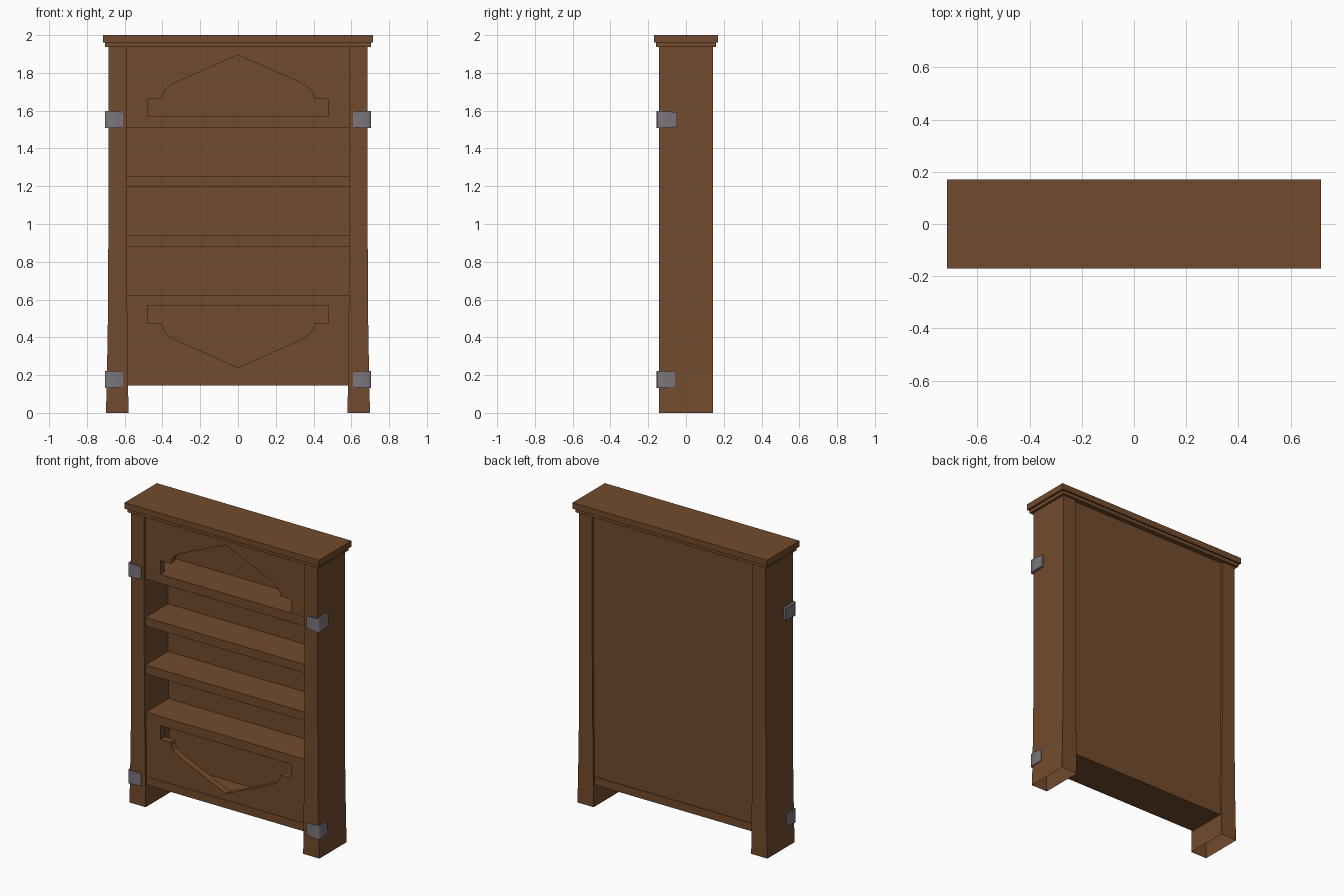
import bpy, bmesh

if "Cube" in bpy.data.objects:
    bpy.data.objects.remove(bpy.data.objects["Cube"])


def material(name, rgb):
    m = bpy.data.materials.new(name)
    m.diffuse_color = (*rgb, 1)
    m.use_nodes = True
    m.node_tree.nodes["Principled BSDF"].inputs["Base Color"].default_value = m.diffuse_color
    return m


WOOD = material("brown wood", (0.17, 0.070, 0.026))
METAL = material("grey metal", (0.20, 0.18, 0.20))


def finish(name, bm, mat):
    bmesh.ops.recalc_face_normals(bm, faces=bm.faces)
    me = bpy.data.meshes.new(name)
    bm.to_mesh(me)
    bm.free()
    me.materials.append(mat)
    ob = bpy.data.objects.new(name, me)
    bpy.context.collection.objects.link(ob)
    return ob


def prism(name, profile, y0, y1, mat=WOOD, open_bottom=False):
    """Extrude an xz profile from y0 to y1."""
    bm = bmesh.new()
    a = [bm.verts.new((x, y0, z)) for x, z in profile]
    b = [bm.verts.new((x, y1, z)) for x, z in profile]
    bm.faces.new(a)
    bm.faces.new(b[::-1])
    n = len(a)
    for i in range(n):
        j = (i + 1) % n
        if open_bottom and profile[i][1] == 0 and profile[j][1] == 0:
            continue
        bm.faces.new((a[i], b[i], b[j], a[j]))
    return finish(name, bm, mat)


def board(name, hx, y0, y1, z0, z1):
    return prism(name, [(-hx, z0), (hx, z0), (hx, z1), (-hx, z1)], y0, y1)


# two-step cornice
board("top_cap", 0.716, -0.17, 0.17, 1.96, 2.0)
board("top_moulding", 0.703, -0.16, 0.16, 1.937, 1.96)

# hollow side posts, flared towards the floor and open underneath
post = [(0.58, 0), (0.699, 0), (0.694, 0.2), (0.689, 0.5), (0.686, 1.03),
        (0.686, 1.94), (0.59, 1.94), (0.59, 1.0), (0.586, 0.5)]
for side, s in (("left", -1), ("right", 1)):
    prism(side + "_post", [(s * x, z) for x, z in post], -0.143, 0.143,
          open_bottom=True)

# back panel and shelves
board("back_panel", 0.6, 0.108, 0.128, 0.15, 1.94)
for i, (z0, z1) in enumerate([(0.565, 0.625), (0.88, 0.938),
                              (1.197, 1.255), (1.51, 1.57)]):
    board("shelf_%d" % (i + 1), 0.6, -0.13, 0.11, z0, z1)
board("bottom_board", 0.595, -0.132, 0.132, 0.145, 0.198)

# front panels with pointed arch cut-outs, the lower one mirrored
half = [(0.48, 1.57), (0.48, 1.662), (0.405, 1.662), (0.397, 1.69),
        (0.38, 1.715), (0.345, 1.742)]
arch = half + [(0, 1.895)] + [(-x, z) for x, z in half[::-1]]
panel = [(-0.595, 1.57), (-0.595, 1.94), (0.595, 1.94), (0.595, 1.57)] + arch
prism("upper_front_panel", panel, -0.129, -0.085)
prism("lower_front_panel", [(x, 2.135 - z) for x, z in panel], -0.129, -0.085)


# metal corner brackets wrapping the front edges, narrowing to their ends
def bracket(name, s, cz, yend):
    outline = [(0.609, -0.150, 0.040), (0.655, -0.155, 0.044),
               (0.698, -0.154, 0.045), (0.704, -0.148, 0.045),
               (0.704, -0.10, 0.043), (0.700, yend, 0.039),
               (0.680, yend, 0.039), (0.680, -0.135, 0.042),
               (0.609, -0.135, 0.040)]
    bm = bmesh.new()
    lo = [bm.verts.new((s * x, y, cz - h)) for x, y, h in outline]
    hi = [bm.verts.new((s * x, y, cz + h)) for x, y, h in outline]
    bm.faces.new(lo)
    bm.faces.new(hi[::-1])
    for i in range(len(lo)):
        j = (i + 1) % len(lo)
        bm.faces.new((lo[i], lo[j], hi[j], hi[i]))
    ob = finish(name, bm, METAL)
    bpy.ops.object.select_all(action='DESELECT')
    ob.select_set(True)
    bpy.context.view_layer.objects.active = ob
    bpy.ops.object.shade_smooth_by_angle(angle=0.9)


for side, s in (("left", -1), ("right", 1)):
    bracket("upper_%s_bracket" % side, s, 1.553, -0.047)
    bracket("lower_%s_bracket" % side, s, 0.177, -0.057)
